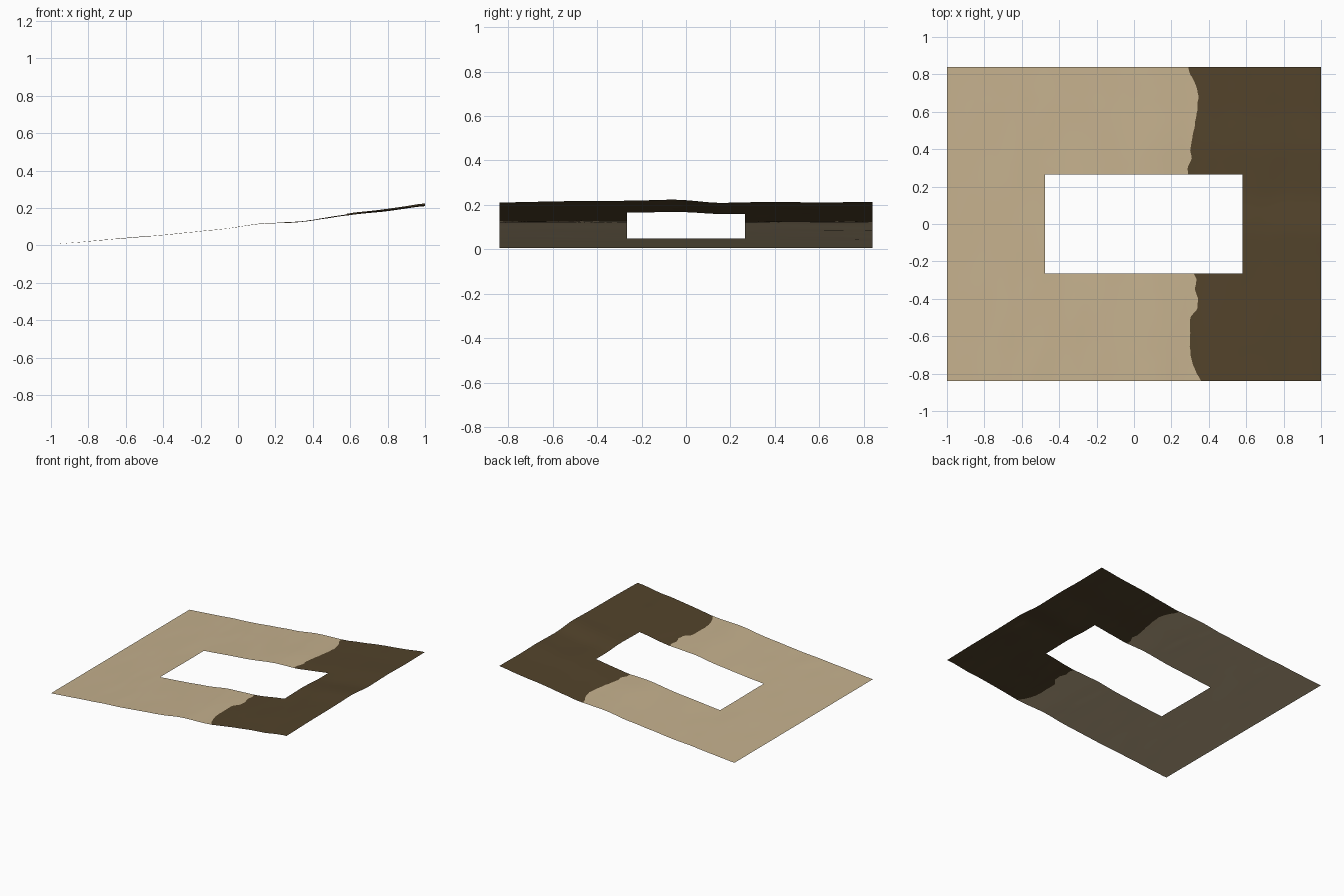
import bpy, bmesh, math
from mathutils import noise, Vector

if "Cube" in bpy.data.objects:
    bpy.data.objects.remove(bpy.data.objects["Cube"])

# Slope profile (x, z), gentle bend at the shore line
SLOPE = [(-1, .004), (-.8, .021), (-.6, .039), (-.4, .055), (-.2, .075), (-.05, .09),
         (.1, .115), (.2, .12), (.32, .124), (.45, .143), (.6, .166), (.7, .178), (.8, .188), (1, .217)]
# Height change along y, strongest at the high edge
CREST = [(-.84, -.004), (-.6, 0), (-.4, .002), (-.2, .004), (-.04, .009), (.05, .002), (.13, -.007),
         (.25, -.005), (.4, 0), (.6, -.005), (.84, -.001)]
# Wavy colour border (y, x)
BORDER = [(-.84, .36), (-.8, .335), (-.75, .315), (-.69, .30), (-.5, .30), (-.46, .335), (-.4, .345),
          (-.35, .325), (-.3, .335), (-.265, .32), (.265, .29), (.3, .285), (.35, .31), (.4, .30),
          (.5, .32), (.6, .337), (.68, .345), (.75, .33), (.8, .30), (.84, .29)]


def lerp(table, t):
    for (a, u), (b, v) in zip(table, table[1:]):
        if t <= b:
            return u + (v - u) * (t - a) / (b - a)
    return table[-1][1]


def smooth(table, t, w=.04):
    lo, hi = table[0][0], table[-1][0]
    return sum(lerp(table, min(hi, max(lo, t + d * w))) for d in (-1, -.5, 0, .5, 1)) / 5


def height(x, y):
    z = smooth(SLOPE, x) + smooth(CREST, y) * max(0, x + .1) / 1.1
    # soft sand ripples running along y
    fade = min(1, max(0, (x + 1) * 3))
    z += .0022 * fade * noise.noise(Vector((x * 9, y * 3, 1)))
    return max(0, z)


def steps(anchors, counts):
    out = [anchors[0]]
    for a, b, n in zip(anchors, anchors[1:], counts):
        out += [a + (b - a) * i / n for i in range(1, n + 1)]
    return out


def material(name, colour):
    m = bpy.data.materials.new(name)
    m.diffuse_color = (*colour, 1)
    m.use_nodes = True
    m.node_tree.nodes["Principled BSDF"].inputs["Base Color"].default_value = m.diffuse_color
    return m


def sheet(name, mat, edges, counts, hole_columns):
    """Grid whose column anchors depend on y; faces in the central hole are left out."""
    ys = steps([-.84, -.265, .265, .84], [40, 36, 40])
    bm = bmesh.new()
    rows = [[bm.verts.new((x, y, height(x, y))) for x in steps(edges(y), counts)] for y in ys]
    for j in range(len(ys) - 1):
        for i in range(sum(counts)):
            if 40 <= j < 76 and i in hole_columns:
                continue
            bm.faces.new((rows[j][i], rows[j][i + 1], rows[j + 1][i + 1], rows[j + 1][i]))
    loose = [v for v in bm.verts if not v.link_faces]
    bmesh.ops.delete(bm, geom=loose, context='VERTS')
    for f in bm.faces:
        f.smooth = True
    me = bpy.data.meshes.new(name)
    bm.to_mesh(me)
    bm.free()
    me.materials.append(mat)
    bpy.context.collection.objects.link(bpy.data.objects.new(name, me))


def border(y):
    return lerp(BORDER, y) + .004 * noise.noise(Vector((0, y * 30, 5)))


# Low pale sand and higher dark soil, meeting at the wavy border
sheet("sand_slope", material("pale sand", (.56, .44, .27)),
      lambda y: [-1, -.475, border(y)], [24, 36], range(24, 60))
sheet("soil_bank", material("dark soil", (.085, .056, .024)),
      lambda y: [border(y), .58, 1], [14, 20], range(0, 14))
